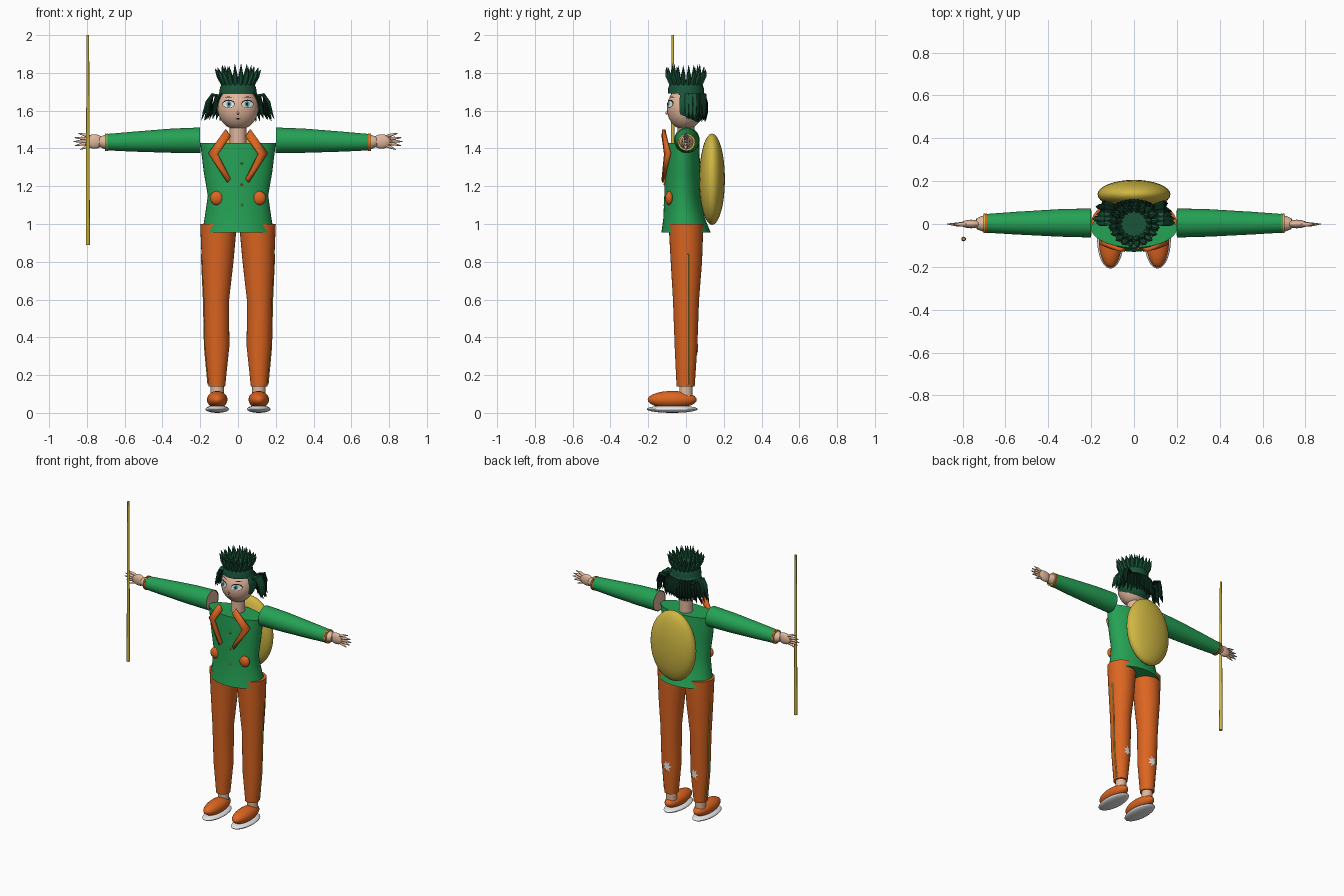
import bpy, bmesh, math, random
from mathutils import Vector

random.seed(4)
if "Cube" in bpy.data.objects:
    bpy.data.objects.remove(bpy.data.objects["Cube"])


def material(name, r, g, b):
    m = bpy.data.materials.new(name)
    m.use_nodes = True
    m.diffuse_color = (r, g, b, 1)
    m.node_tree.nodes["Principled BSDF"].inputs["Base Color"].default_value = (r, g, b, 1)
    return m


GREEN = material("jacket green", 0.018, 0.36, 0.09)
ORANGE = material("orange", 0.72, 0.13, 0.015)
YELLOW = material("mustard yellow", 0.62, 0.47, 0.055)
SKIN = material("skin", 0.75, 0.47, 0.33)
HAIR = material("hair green", 0.01, 0.09, 0.042)
SHADE = material("dark hair", 0.003, 0.02, 0.01)
WHITE = material("white", 0.8, 0.8, 0.8)
BLACK = material("black", 0.01, 0.01, 0.01)
TEAL = material("iris teal", 0.1, 0.35, 0.4)


def finish(name, bm, mat, angle=40):
    bmesh.ops.recalc_face_normals(bm, faces=bm.faces)
    mesh = bpy.data.meshes.new(name)
    bm.to_mesh(mesh)
    bm.free()
    mesh.materials.append(mat)
    ob = bpy.data.objects.new(name, mesh)
    bpy.context.collection.objects.link(ob)
    bpy.ops.object.select_all(action="DESELECT")
    ob.select_set(True)
    bpy.context.view_layer.objects.active = ob
    bpy.ops.object.shade_smooth_by_angle(angle=math.radians(angle))
    return ob


def add_tube(bm, pts, radii, n=24, straight=False, caps=True):
    """Elliptical rings along a path; radii are (in the xz plane, along y)."""
    pts = [Vector(p) for p in pts]
    rings = []
    for i, (p, r) in enumerate(zip(pts, radii)):
        a, b = r if isinstance(r, tuple) else (r, r)
        t = pts[min(i + 1, len(pts) - 1)] - pts[max(i - 1, 0)]
        if straight:
            t = Vector((0, 0, 1))
        t.normalize()
        u = Vector((0, 1, 0)).cross(t).normalized()
        v = t.cross(u)
        rings.append([bm.verts.new(p + u * a * math.cos(k * math.tau / n)
                                   + v * b * math.sin(k * math.tau / n)) for k in range(n)])
    for r0, r1 in zip(rings, rings[1:]):
        for k in range(n):
            bm.faces.new((r0[k], r0[(k + 1) % n], r1[(k + 1) % n], r1[k]))
    if caps:
        bm.faces.new(rings[0])
        bm.faces.new(rings[-1])


def tube(name, pts, radii, mat, **kw):
    bm = bmesh.new()
    add_tube(bm, pts, radii, **kw)
    return finish(name, bm, mat)


def ball_mesh(c, r, seg=32):
    bm = bmesh.new()
    bmesh.ops.create_uvsphere(bm, u_segments=seg, v_segments=seg // 2, radius=1)
    for v in bm.verts:
        v.co = Vector([c[i] + v.co[i] * r[i] for i in range(3)])
    return bm


def ball(name, c, r, mat):
    return finish(name, ball_mesh(c, r), mat)


def on_ellipse(cy, rx, ry, x, cx=0):
    """Front y of an elliptical cross-section."""
    return cy - ry * math.sqrt(max(0, 1 - ((x - cx) / rx) ** 2))


def decal(name, outline, surface, mat):
    """Thin fan-shaped plate laid on a surface y = surface(x, z)."""
    bm = bmesh.new()
    vs = [bm.verts.new((x, surface(x, z), z)) for x, z in outline]
    cx = sum(p[0] for p in outline) / len(outline)
    cz = sum(p[1] for p in outline) / len(outline)
    mid = bm.verts.new((cx, surface(cx, cz), cz))
    for a, b in zip(vs, vs[1:] + vs[:1]):
        bm.faces.new((a, b, mid))
    return finish(name, bm, mat)


def oval(cx, cz, rx, rz, n=20):
    return [(cx + rx * math.cos(k * math.tau / n), cz + rz * math.sin(k * math.tau / n)) for k in range(n)]


# Jacket body and neck
tube("jacket", [(0, 0, .955), (0, -.01, 1.03), (0, -.02, 1.15), (0, -.02, 1.28), (0, -.02, 1.43)],
     [(.19, .13), (.177, .11), (.16, .095), (.182, .095), (.2, .09)], GREEN, n=40, straight=True)
tube("neck", [(0, 0, 1.42), (0, 0, 1.54)], [.045, .045], SKIN)
ball("back_pack", (0, .138, 1.237), (.17, .068, .242), YELLOW)
for i, z in enumerate((1.1, 1.21, 1.32)):
    ball("button_%d" % i, (.02, -.114, z), (.006, .005, .006), ORANGE)

# Staff beside the right hand
tube("staff", [(-.795, -.07, .89), (-.795, -.07, 2)], [.011, .007], YELLOW, n=12)

for s, side in ((1, "left"), (-1, "right")):
    # Lapel, bent around the chest
    outline = [(.065, 1.5), (.155, 1.375), (.055, 1.22), (.042, 1.24), (.108, 1.37), (.04, 1.465)]
    bm = bmesh.new()
    vs = [bm.verts.new((s * x, on_ellipse(-.02, .2, .095, x) - .008, z)) for x, z in outline]
    bm.faces.new((vs[0], vs[1], vs[4], vs[5]))
    bm.faces.new((vs[1], vs[2], vs[3], vs[4]))
    lapel = finish(side + "_lapel", bm, ORANGE)
    solid = lapel.modifiers.new("thickness", "SOLIDIFY")
    solid.thickness, solid.offset = .018, 0
    ball(side + "_pocket", (s * .112, -.088, 1.137), (.036, .022, .037), ORANGE)

    # Sleeve, arm and cuff
    tube(side + "_sleeve", [(s * .2, .005, 1.443), (s * .35, .005, 1.441), (s * .55, .004, 1.436), (s * .7, .003, 1.433)],
         [.068, .064, .053, .043], GREEN, n=32, caps=False)
    tube(side + "_arm", [(s * .203, .005, 1.443), (s * .55, .003, 1.436), (s * .71, .002, 1.434), (s * .735, 0, 1.436)],
         [.065, .05, .036, .025], SKIN)
    for k, mat in enumerate((ORANGE, YELLOW)):
        x = .687 + k * .009
        tube("%s_cuff_band_%d" % (side, k), [(s * x, .003, 1.433), (s * (x + .007), .003, 1.433)], [.046, .046], mat)

    # Hand with fanned fingers
    ball(side + "_palm", (s * .76, 0, 1.437), (.05, .02, .038), SKIN)
    bm = bmesh.new()
    for bx, bz, tx, tz in ((.78, 1.46, .845, 1.48), (.79, 1.448, .865, 1.457), (.79, 1.437, .872, 1.436),
                           (.79, 1.427, .862, 1.415), (.775, 1.418, .835, 1.394)):
        mid = (s * (bx + tx) / 2, -.002, (bz + tz) / 2 + .002)
        add_tube(bm, [(s * bx, 0, bz), mid, (s * tx, 0, tz)], [(.009, .012), (.008, .009), .002], n=10)
    finish(side + "_fingers", bm, SKIN)

    # Trouser leg, ankle and shoe
    tube(side + "_trouser_leg",
         [(s * .103, 0, 1), (s * .108, .002, .8), (s * .114, 0, .6), (s * .111, 0, .35), (s * .112, -.002, .14)],
         [(.097, .092), (.084, .083), (.067, .069), (.065, .06), (.044, .048)], ORANGE, n=32, straight=True)
    tube(side + "_ankle", [(s * .11, 0, .07), (s * .11, 0, .15)], [.035, .035], SKIN)
    ball(side + "_shoe", (s * .11, -.073, .07), (.054, .13, .046), ORANGE)
    ball(side + "_sole", (s * .11, -.073, .02), (.062, .135, .02), WHITE)
    tube(side + "_leg_stripe", [(s * .192, .01, .84), (s * .181, .01, .6), (s * .1755, .01, .35), (s * .157, .01, .15)],
         [.005] * 4, YELLOW, n=8)
    # Ragged patch on the calf
    star = [(s * .105 + (.033 if k % 2 else .016) * math.cos(k * math.tau / 14),
             .34 + (.042 if k % 2 else .02) * math.sin(k * math.tau / 14)) for k in range(14)]
    decal(side + "_calf_patch", star, lambda x, z: -on_ellipse(0, .067, .0645, x, s * .111), WHITE)

# Head
ball("head", (0, -.005, 1.613), (.108, .096, .115), SKIN)
ball("nose", (0, -.101, 1.588), (.006, .008, .008), SKIN)


def face_at(lift):
    def surface(x, z):
        q = 1 - (x / .108) ** 2 - ((z - 1.613) / .115) ** 2
        return -.005 - .096 * math.sqrt(max(0, q)) - lift
    return surface


# Painted face
for s, side in ((1, "left"), (-1, "right")):
    decal(side + "_eye_outline", oval(s * .05, 1.636, .033, .022), face_at(.002), BLACK)
    decal(side + "_eye_white", oval(s * .05, 1.634, .03, .018), face_at(.0035), WHITE)
    decal(side + "_iris", oval(s * .048, 1.635, .013, .017), face_at(.005), TEAL)
    decal(side + "_pupil", oval(s * .048, 1.635, .006, .009), face_at(.0065), BLACK)
    decal(side + "_eyebrow", [(s * .02, 1.668), (s * .05, 1.676), (s * .08, 1.668), (s * .05, 1.671)],
          face_at(.003), BLACK)
decal("mouth", oval(0, 1.557, .014, .003), face_at(.003), BLACK)
decal("nose_mark", oval(0, 1.58, .005, .002), face_at(.008), BLACK)

# Scalp with an opening for the face
bm = ball_mesh((0, .005, 1.63), (.118, .106, .115), 64)
gap = [f for f in bm.faces if f.calc_center_median().y < -.035 and f.calc_center_median().z < 1.69]
bmesh.ops.delete(bm, geom=gap, context="FACES")
finish("scalp", bm, HAIR)

# Crown of spiky tufts
tube("crown_base", [(0, 0, 1.69), (0, 0, 1.72), (0, 0, 1.765)], [(.1, .094), (.096, .094), (.078, .08)], HAIR)
bm = bmesh.new()
for count, r0, r1, top in ((20, .075, .122, 1.825), (16, .06, .085, 1.84)):
    for k in range(count):
        a = (k + .5) * math.tau / count
        c, d = math.cos(a), math.sin(a)
        path = [(c * r0, d * r0, 1.735), (c * (r0 + r1) * .52, d * (r0 + r1) * .5, 1.785),
                (c * r1, d * r1 * .88, top + random.uniform(-.015, .01))]
        add_tube(bm, path, [.014, .013, .001], n=6)
finish("crown_tufts", bm, HAIR)

# Side tufts
for s, side in ((1, "left"), (-1, "right")):
    for part, mat, ys, reach in (("outer", HAIR, (.005, .025, .045), 0), ("inner", SHADE, (.015, .035, .06, .08, .095), -.012)):
        bm = bmesh.new()
        for y in ys:
            w = random.uniform(-.02, .012) + reach
            path = [(s * .095, y * .9, 1.675), (s * .135, y, 1.685), (s * (.158 + w / 2), y, 1.645),
                    (s * (.168 + w), y, 1.59), (s * (.182 + w), y, 1.545 + random.uniform(0, .02))]
            add_tube(bm, path, [(.007, .01), (.009, .014), (.009, .014), (.007, .012), .001], n=8)
        finish("%s_%s_hair_tuft" % (side, part), bm, mat)

# Fringe hanging at the back
bm = bmesh.new()
for k in range(15):
    x = -.119 + k * .017
    y = math.sqrt(max(.0005, 1 - (x / .13) ** 2)) * .1
    path = [(x * .9, y * .95, 1.685), (x, y + .008, 1.64), (x * 1.06, y + .009, 1.59),
            (x * 1.12, y + .004, 1.54 + random.uniform(0, .02))]
    add_tube(bm, path, [(.012, .008), (.013, .009), (.011, .008), .001], n=8)
finish("back_fringe", bm, SHADE)
